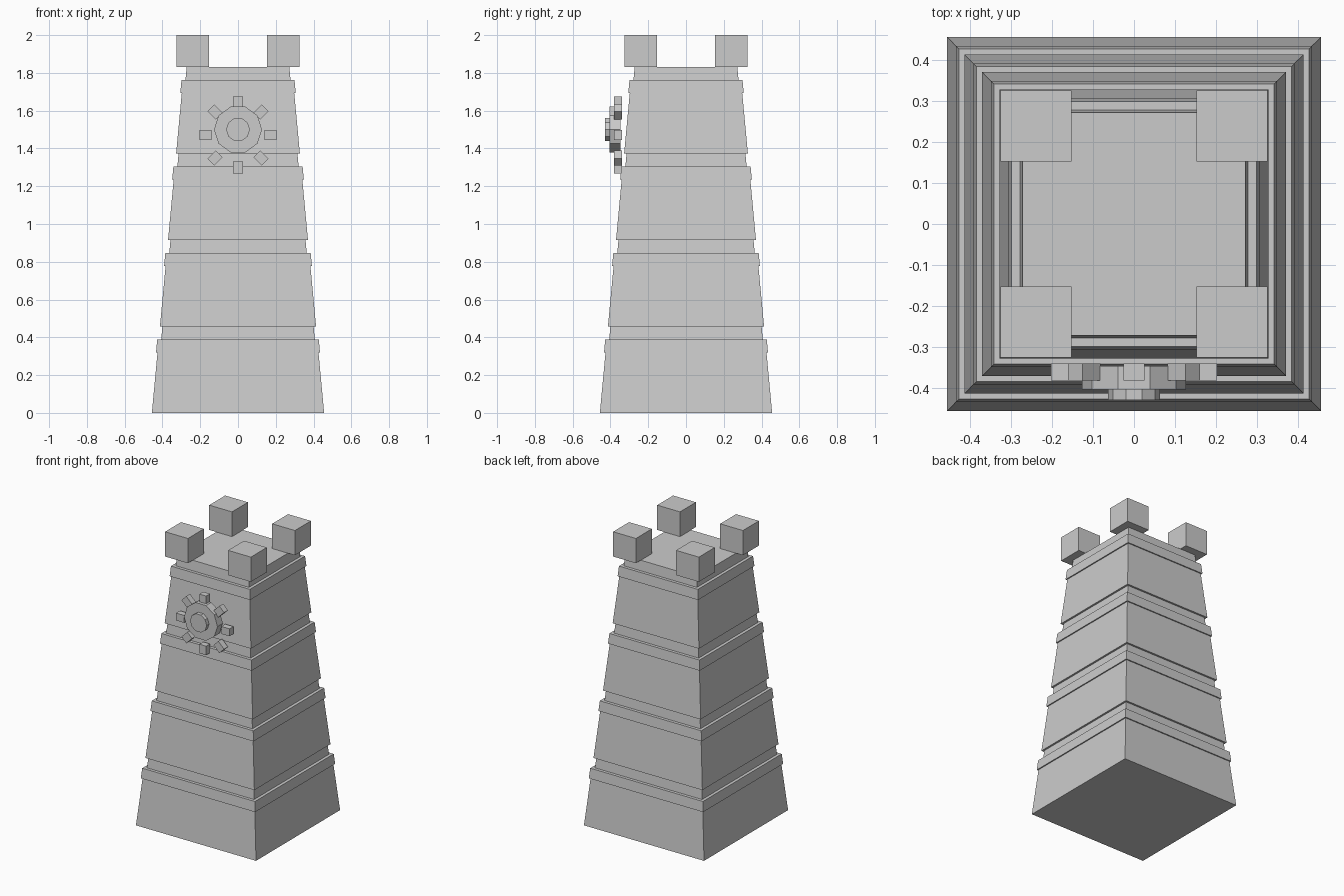
import bpy
import bmesh
from math import pi, radians
from mathutils import Matrix, Vector

cube = bpy.data.objects.get("Cube")
if cube:
    bpy.data.objects.remove(cube)

stone = bpy.data.materials.new("grey stone")
stone.use_nodes = True
stone.diffuse_color = (0.6, 0.6, 0.6, 1)
stone.node_tree.nodes["Principled BSDF"].inputs["Base Color"].default_value = (0.6, 0.6, 0.6, 1)


def finish(name, bm):
    bmesh.ops.recalc_face_normals(bm, faces=bm.faces)
    mesh = bpy.data.meshes.new(name)
    bm.to_mesh(mesh)
    bm.free()
    mesh.materials.append(stone)
    obj = bpy.data.objects.new(name, mesh)
    bpy.context.collection.objects.link(obj)
    return obj


def box(name, centre, size, turn=Matrix()):
    bm = bmesh.new()
    bmesh.ops.create_cube(bm, size=1, matrix=Matrix.Translation(centre) @ turn @ Matrix.Diagonal((*size, 1)))
    return finish(name, bm)


def disc(name, radius, y_front, y_back, z):
    # ten-sided disc facing the front, with corners at its left and right
    bm = bmesh.new()
    place = (Matrix.Translation((0, (y_front + y_back) / 2, z))
             @ Matrix.Rotation(pi / 2, 4, 'X') @ Matrix.Rotation(pi / 2, 4, 'Z'))
    bmesh.ops.create_cone(bm, cap_ends=True, segments=10, radius1=radius, radius2=radius,
                          depth=y_back - y_front, matrix=place)
    return finish(name, bm)


# Tapered tower: four storeys, each with a raised band and a recessed neck
TOP = 1.83
STOREYS = 4
STEP = TOP / STOREYS


def half_width(z):
    return 0.456 - 0.0935 * z


profile = []
for i in range(STOREYS):
    base = i * STEP
    for start, end, offset in ((0, 0.7, 0), (0.7, 0.85, 0.008), (0.85, 1, -0.013)):
        for t in (start, end):
            z = base + t * STEP
            profile.append((half_width(z) + offset, z))

bm = bmesh.new()
rings = [[bm.verts.new((sx * w, sy * w, z)) for sx, sy in ((-1, -1), (1, -1), (1, 1), (-1, 1))]
         for w, z in profile]
for low, high in zip(rings, rings[1:]):
    for k in range(4):
        n = (k + 1) % 4
        bm.faces.new((low[k], low[n], high[n], high[k]))
bm.faces.new(rings[0][::-1])
bm.faces.new(rings[-1])
finish("tower", bm)

# Corner battlements
for side, sx in (("right", -1), ("left", 1)):
    for end, sy in (("front", -1), ("back", 1)):
        box(f"{end}_{side}_battlement", Vector((sx * 0.239, sy * 0.239, 1.915)), (0.173, 0.173, 0.17))

# Gear emblem on the front
disc("gear_disc", 0.127, -0.404, -0.346, 1.5)
disc("gear_hub", 0.063, -0.43, -0.38, 1.5)
for i in range(8):
    turn = Matrix.Rotation(radians(45 * i), 4, 'Y')
    centre = Vector((0, -0.361, 1.471)) + turn @ Vector((0, 0, 0.172))
    box(f"gear_tooth_{i + 1}", centre, (0.051, 0.042, 0.062), turn)
